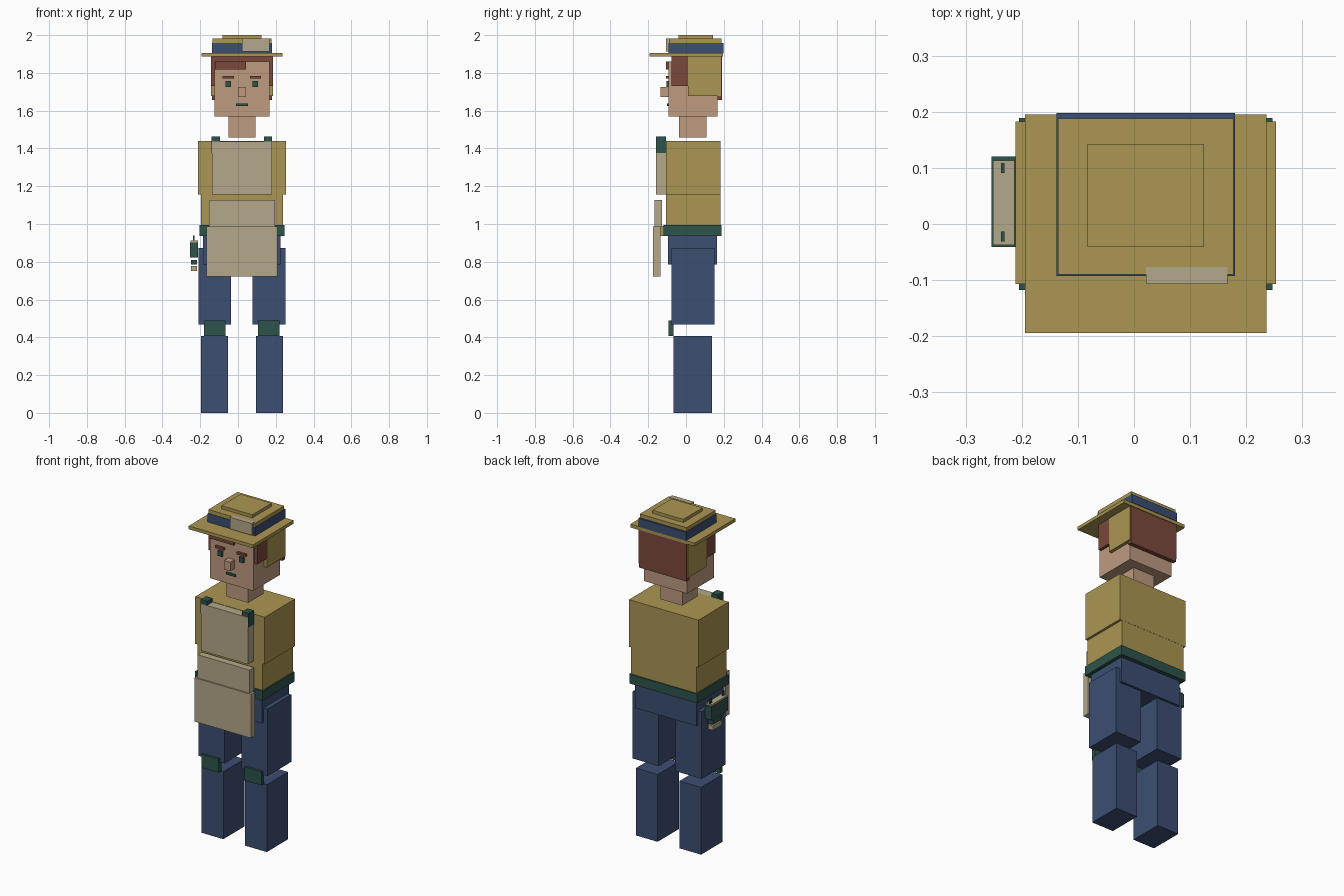
import bpy
from mathutils import Vector

cube = bpy.data.objects.get("Cube")
if cube:
    bpy.data.objects.remove(cube, do_unlink=True)

MID = 0.021  # the body's own centre line


def material(name, code):
    """Flat material from an sRGB hex code."""
    srgb = [int(code[i:i + 2], 16) / 255 for i in (0, 2, 4)]
    col = [((c + 0.055) / 1.055) ** 2.4 for c in srgb] + [1]
    m = bpy.data.materials.new(name)
    m.use_nodes = True
    m.diffuse_color = col
    bsdf = next(n for n in m.node_tree.nodes if n.type == 'BSDF_PRINCIPLED')
    bsdf.inputs["Base Color"].default_value = col
    bsdf.inputs["Roughness"].default_value = 0.9
    return m


tan = material("tan cloth", "AC9653")
blue = material("denim blue", "3C4E72")
beige = material("beige leather", "B5A98A")
skin = material("skin", "BF9B80")
brown = material("hair brown", "7B483C")
green = material("dark green", "2D534C")


def box(name, mat, x, y, z):
    """Box spanning the given (low, high) ranges."""
    bpy.ops.mesh.primitive_cube_add(size=1)
    o = bpy.context.object
    o.name = name
    lo, hi = Vector((x[0], y[0], z[0])), Vector((x[1], y[1], z[1]))
    for v in o.data.vertices:
        v.co = (lo + hi) / 2 + Vector(a * b for a, b in zip(v.co, hi - lo))
    o.data.materials.append(mat)
    return o


def centred(name, mat, width, y, z):
    return box(name, mat, (MID - width / 2, MID + width / 2), y, z)


def pair(name, mat, inner, outer, y, z):
    """Mirrored boxes at the given distances from the centre line."""
    box("left_" + name, mat, (MID + inner, MID + outer), y, z)
    box("right_" + name, mat, (MID - outer, MID - inner), y, z)


# Legs
pair("lower_leg", blue, 0.073, 0.218, (-0.066, 0.137), (0, 0.407))
pair("upper_leg", blue, 0.057, 0.231, (-0.078, 0.15), (0.467, 0.873))
pair("knee_pad", green, 0.086, 0.2, (-0.092, -0.067), (0.408, 0.49))
centred("hips", blue, 0.41, (-0.094, 0.164), (0.785, 0.94))

# Torso and belt
centred("belt", green, 0.452, (-0.118, 0.189), (0.937, 0.994))
centred("belt_buckle", tan, 0.1, (-0.137, -0.117), (0.937, 0.99))
centred("lower_torso", tan, 0.436, (-0.107, 0.182), (0.994, 1.155))
centred("upper_torso", tan, 0.465, (-0.107, 0.183), (1.155, 1.44))

# Apron
centred("apron_bib", beige, 0.316, (-0.16, -0.107), (1.155, 1.438))
centred("apron_waist", beige, 0.349, (-0.168, -0.126), (0.987, 1.128))
centred("apron_skirt", beige, 0.378, (-0.176, -0.136), (0.723, 0.988))
pair("apron_strap", green, 0.117, 0.16, (-0.158, -0.106), (1.377, 1.462))

# Neck, head and face
centred("neck", skin, 0.145, (-0.036, 0.109), (1.457, 1.57))
centred("head", skin, 0.291, (-0.092, 0.166), (1.57, 1.86))
centred("nose", skin, 0.042, (-0.134, -0.092), (1.672, 1.726))
centred("mouth", green, 0.063, (-0.1, -0.092), (1.626, 1.639))
pair("eye", green, 0.057, 0.086, (-0.104, -0.092), (1.726, 1.757))
pair("eyebrow", brown, 0.043, 0.102, (-0.106, -0.092), (1.769, 1.783))

# Hair and ear flaps
centred("hair_top", brown, 0.325, (-0.078, 0.175), (1.86, 1.887))
pair("side_hair", brown, 0.145, 0.163, (-0.078, 0.01), (1.73, 1.887))
centred("back_hair", brown, 0.318, (0.166, 0.191), (1.657, 1.887))
box("fringe", brown, (-0.123, 0.043), (-0.105, -0.092), (1.817, 1.86))
pair("ear_flap", tan, 0.145, 0.165, (0.01, 0.186), (1.678, 1.887))

# Hat
centred("hat_brim", tan, 0.43, (-0.194, 0.195), (1.886, 1.906))
centred("hat_band", blue, 0.318, (-0.093, 0.198), (1.906, 1.958))
centred("hat_crown", tan, 0.313, (-0.09, 0.188), (1.958, 1.981))
centred("hat_top", tan, 0.207, (-0.041, 0.143), (1.981, 2.0))
box("hat_patch", beige, (0.021, 0.167), (-0.107, -0.077), (1.912, 1.983))

# Hip pouch on the right side
box("pouch", green, (-0.254, -0.211), (-0.041, 0.12), (0.822, 0.902))
box("pouch_lid", beige, (-0.251, -0.213), (-0.037, 0.113), (0.902, 0.912))
for end, y in (("front", -0.022), ("back", 0.1)):
    box(end + "_pouch_post", green, (-0.237, -0.231),
        (y - 0.009, y + 0.009), (0.912, 0.94))
box("pouch_clip", green, (-0.25, -0.218), (0.015, 0.1), (0.786, 0.81))
box("pouch_tag", beige, (-0.25, -0.216), (0.015, 0.1), (0.751, 0.778))
